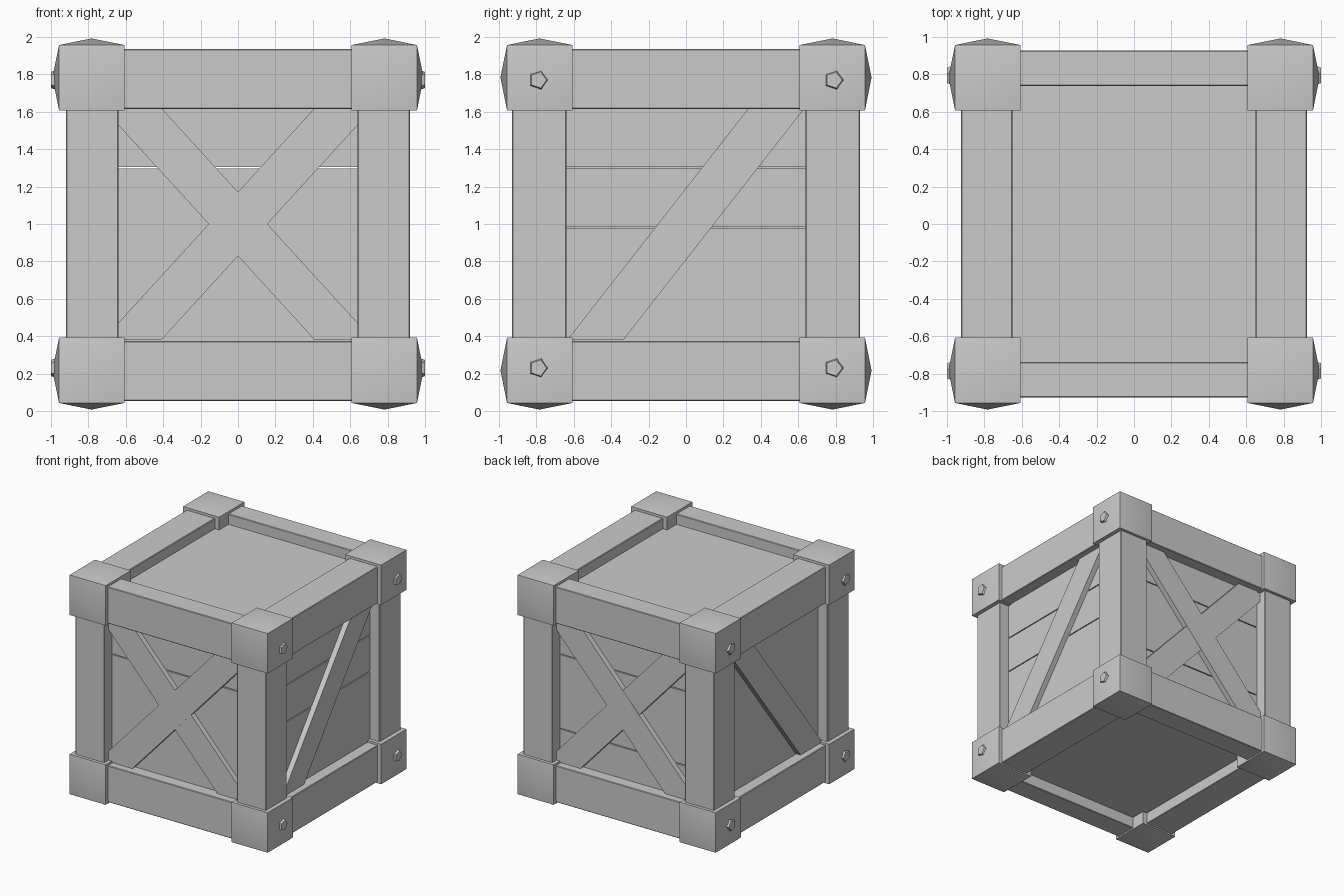
import bpy, bmesh
from math import pi, radians
from mathutils import Vector, Matrix

if "Cube" in bpy.data.objects:
    bpy.data.objects.remove(bpy.data.objects["Cube"])

CZ = 1.0       # height of the crate centre
WALL = 0.825   # outer face of the wall slats
BRACE = 0.872  # outer face of the braces


def finish(name, bm, bevel=0.0):
    bmesh.ops.recalc_face_normals(bm, faces=bm.faces)
    me = bpy.data.meshes.new(name)
    bm.to_mesh(me)
    bm.free()
    ob = bpy.data.objects.new(name, me)
    bpy.context.collection.objects.link(ob)
    if bevel:
        m = ob.modifiers.new("worn_edges", 'BEVEL')
        m.width, m.segments = bevel, 1
    return ob


def box(name, lo, hi, bevel=0.0):
    lo, hi = Vector(lo), Vector(hi)
    bm = bmesh.new()
    bmesh.ops.create_cube(bm, size=1)
    for v in bm.verts:
        v.co = (lo + hi) / 2 + v.co * (hi - lo)
    return finish(name, bm, bevel)


def plank(name, outline, axis, d0, d1):
    """Extrude a (side, z) outline along x or y from depth d0 to d1."""
    bm = bmesh.new()
    def place(u, z, d):
        return (d, u, z) if axis == 'x' else (u, d, z)
    face = bm.faces.new([bm.verts.new(place(u, z, d0)) for u, z in outline])
    out = bmesh.ops.extrude_face_region(bm, geom=[face])
    for v in out['geom']:
        if isinstance(v, bmesh.types.BMVert):
            v.co['xy'.index(axis)] = d1
    return finish(name, bm)


def corner(sx, sy, sz):
    """Corner cap: a block whose three outer faces bulge slightly."""
    sign = Vector((sx, sy, sz))
    bm = bmesh.new()
    bmesh.ops.create_cube(bm, size=1)
    for v in bm.verts:
        for i in range(3):
            v.co[i] = 0.608 if v.co[i] < 0 else 0.957
    bm.normal_update()
    outer = [f for f in bm.faces if sum(f.normal) > 0.5]
    bmesh.ops.poke(bm, faces=outer, offset=0.035)
    for v in bm.verts:
        v.co = Vector([v.co[i] * sign[i] for i in range(3)]) + Vector((0, 0, CZ))
    ob = finish("corner_cap", bm)
    bpy.context.view_layer.objects.active = ob
    ob.select_set(True)
    bpy.ops.object.shade_smooth_by_angle(angle=radians(30))
    ob.select_set(False)
    # five-sided nail head on the side face
    bm = bmesh.new()
    m = Matrix.Translation((sx * 0.975, sy * 0.79, CZ + sz * 0.77)) @ Matrix.Rotation(sx * pi / 2, 4, 'Y')
    bmesh.ops.create_cone(bm, cap_ends=True, segments=5, radius1=0.065, radius2=0.045, depth=0.05, matrix=m)
    finish("corner_nail", bm)


S = (-1, 1)
for sx in S:
    for sy in S:
        for sz in S:
            corner(sx, sy, sz)

# Upright posts
for sx in S:
    for sy in S:
        box("corner_post", (sx * 0.78 - 0.14, sy * 0.785 - 0.145, 0.37),
            (sx * 0.78 + 0.14, sy * 0.785 + 0.145, 1.63), 0.005)

# Top and bottom rails
for s in S:
    for sz in S:
        z = CZ + (0.775 if sz > 0 else -0.785)
        box("front_back_rail", (-0.63, s * 0.833 - 0.095, z - 0.16), (0.63, s * 0.833 + 0.095, z + 0.16), 0.005)
        box("side_rail", (s * 0.787 - 0.137, -0.63, z - 0.16), (s * 0.787 + 0.137, 0.63, z + 0.16), 0.005)

# Lid and floor
box("lid_panel", (-0.7, -0.78, 1.78), (0.7, 0.78, 1.845))
box("floor_panel", (-0.7, -0.78, 0.155), (0.7, 0.78, 0.22))


# Wall slats, separated by narrow gaps
def slats(name, axis, s, cuts):
    for a, b in zip(cuts, cuts[1:]):
        a, b = a + 0.004, b - 0.004
        plank(name, [(-0.68, a), (0.68, a), (0.68, b), (-0.68, b)], axis, s * (WALL - 0.04), s * WALL)


slats("front_slat", 'y', -1, [0.3, 1.3, 1.7])
slats("back_slat", 'y', 1, [0.3, 0.65, 1.3, 1.7])
slats("right_slat", 'x', 1, [0.3, 0.98, 1.3, 1.7])
slats("left_slat", 'x', -1, [0.3, 1.7])

# Crossed braces on front and back
bar = [(-0.65, 0.38), (-0.41, 0.38), (0.65, 1.54), (0.65, 1.62), (0.41, 1.62), (-0.65, 0.46)]
for s in S:
    plank("cross_brace_a", bar, 'y', s * (WALL - 0.01), s * BRACE)
    plank("cross_brace_b", [(-u, z) for u, z in bar], 'y', s * (WALL - 0.01), s * (BRACE - 0.002))

# Single diagonal brace on each side
diag = [(-0.635, 0.38), (-0.335, 0.38), (0.635, 1.62), (0.335, 1.62)]
for s in S:
    plank("side_brace", diag, 'x', s * (WALL - 0.01), s * BRACE)
